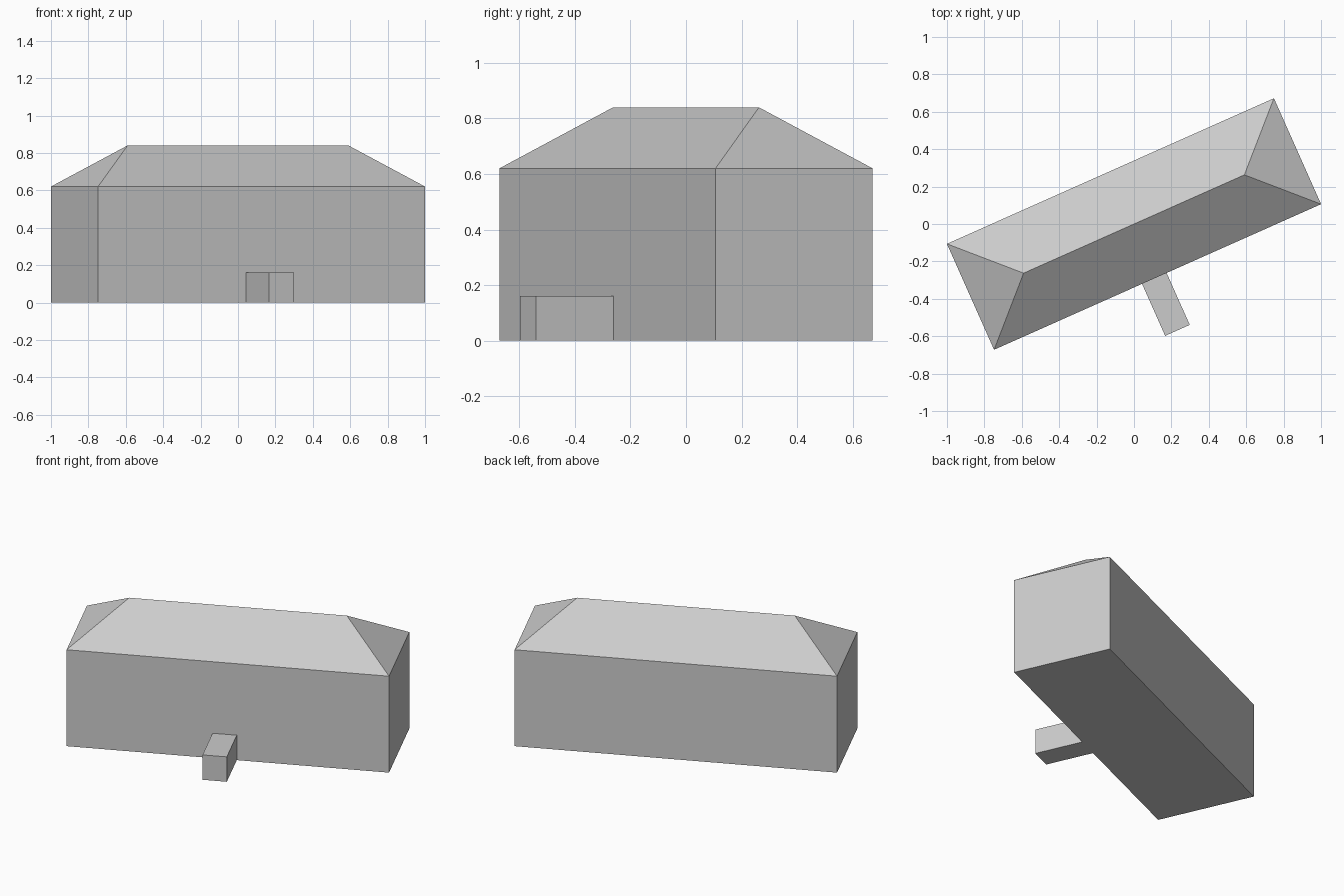
import bpy
import bmesh
from math import radians
from mathutils import Matrix

cube = bpy.data.objects.get("Cube")
if cube:
    bpy.data.objects.remove(cube, do_unlink=True)

TURN = Matrix.Rotation(radians(24), 4, "Z")
HALF_LENGTH, HALF_WIDTH = 0.957, 0.31
EAVE, RIDGE, HALF_RIDGE = 0.62, 0.84, 0.646

grey = bpy.data.materials.new("light_grey")
grey.use_nodes = True
colour = (0.6, 0.6, 0.6, 1)
grey.diffuse_color = colour
grey.node_tree.nodes["Principled BSDF"].inputs["Base Color"].default_value = colour


def finish(name, bm):
    """Turn the part onto the building's axis and add it to the scene."""
    bmesh.ops.recalc_face_normals(bm, faces=bm.faces)
    bm.transform(TURN)
    mesh = bpy.data.meshes.new(name)
    bm.to_mesh(mesh)
    bm.free()
    mesh.materials.append(grey)
    obj = bpy.data.objects.new(name, mesh)
    bpy.context.collection.objects.link(obj)


def box(x0, x1, y0, y1, height):
    bm = bmesh.new()
    bmesh.ops.create_cube(bm, size=1)
    for v in bm.verts:
        v.co = (x1 if v.co.x > 0 else x0,
                y1 if v.co.y > 0 else y0,
                height if v.co.z > 0 else 0)
    return bm


# Walls and hipped roof: raise the top face, then draw it in to a ridge line
house = box(-HALF_LENGTH, HALF_LENGTH, -HALF_WIDTH, HALF_WIDTH, EAVE)
top = max(house.faces, key=lambda f: f.calc_center_median().z)
roof = bmesh.ops.extrude_discrete_faces(house, faces=[top])["faces"][0]
for v in roof.verts:
    v.co = (HALF_RIDGE if v.co.x > 0 else -HALF_RIDGE, 0, RIDGE)
bmesh.ops.remove_doubles(house, verts=house.verts, dist=0.001)
finish("house_with_hipped_roof", house)

# Low entrance block on the front
finish("entrance_block", box(-0.091, 0.053, -0.614, -HALF_WIDTH, 0.16))
